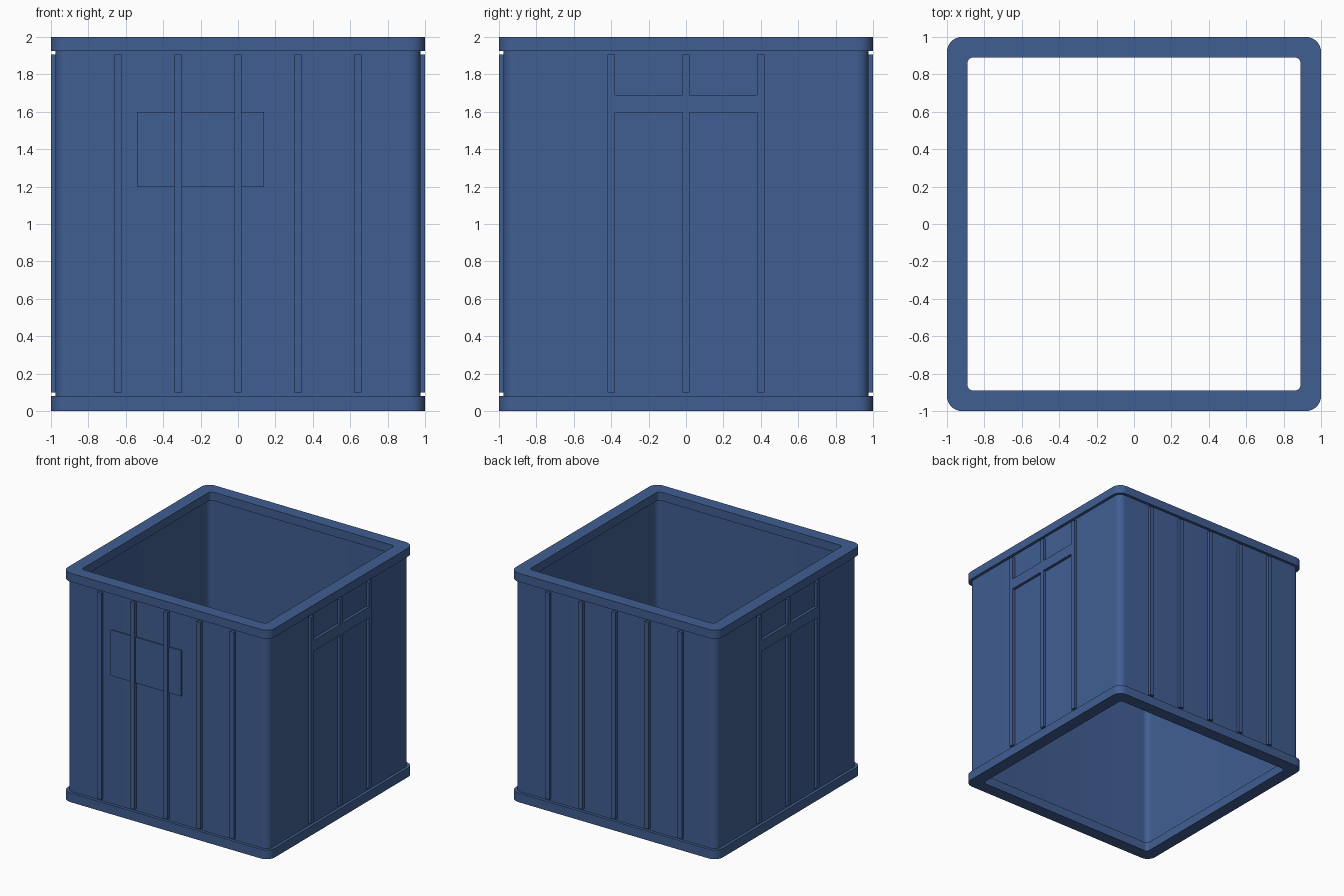
import bpy
import bmesh
import math

cube = bpy.data.objects.get("Cube")
if cube:
    bpy.data.objects.remove(cube, do_unlink=True)

blue = bpy.data.materials.new("container blue")
blue.use_nodes = True
COLOUR = (0.051, 0.112, 0.287, 1.0)
blue.diffuse_color = COLOUR
blue.node_tree.nodes["Principled BSDF"].inputs["Base Color"].default_value = COLOUR


def finish(name, bm):
    bmesh.ops.recalc_face_normals(bm, faces=bm.faces)
    mesh = bpy.data.meshes.new(name)
    bm.to_mesh(mesh)
    bm.free()
    mesh.materials.append(blue)
    obj = bpy.data.objects.new(name, mesh)
    bpy.context.collection.objects.link(obj)
    return obj


def rounded_square(half, radius, steps=8):
    """Outline of a square with rounded corners, counter-clockwise."""
    points = []
    c = half - radius
    for k, (sx, sy) in enumerate(((1, 1), (-1, 1), (-1, -1), (1, -1))):
        for i in range(steps + 1):
            a = math.pi / 2 * (k + i / steps)
            points.append((sx * c + radius * math.cos(a), sy * c + radius * math.sin(a)))
    return points


def square_ring(name, outer, outer_r, inner, inner_r, z0, z1):
    """Hollow square tube with rounded corners, open at both ends."""
    bm = bmesh.new()
    loops = []
    for half, r, z in ((outer, outer_r, z0), (outer, outer_r, z1),
                       (inner, inner_r, z1), (inner, inner_r, z0)):
        loops.append([bm.verts.new((x, y, z)) for x, y in rounded_square(half, r)])
    n = len(loops[0])
    for k in range(4):
        a, b = loops[k], loops[(k + 1) % 4]
        for i in range(n):
            j = (i + 1) % n
            bm.faces.new((a[i], a[j], b[j], b[i]))
    obj = finish(name, bm)
    bpy.ops.object.select_all(action='DESELECT')
    obj.select_set(True)
    bpy.context.view_layer.objects.active = obj
    bpy.ops.object.shade_smooth_by_angle(angle=math.radians(35))


def panel(name, side, u0, u1, z0, z1, depth=1.0, back=0.965):
    """Box lying on one wall; u runs along the wall, depth is its outer face."""
    bm = bmesh.new()
    bmesh.ops.create_cube(bm, size=1)
    for v in bm.verts:
        u = u1 if v.co.x > 0 else u0
        d = depth if v.co.y > 0 else back
        z = z1 if v.co.z > 0 else z0
        v.co = {"front": (u, -d, z), "back": (u, d, z),
                "left": (d, u, z), "right": (-d, u, z)}[side]
    finish(name, bm)


# Walls and the two rims
square_ring("walls", 0.975, 0.06, 0.93, 0.05, 0.04, 1.96)
square_ring("bottom_rim", 1.0, 0.08, 0.89, 0.03, 0.0, 0.08)
square_ring("top_rim", 1.0, 0.08, 0.89, 0.03, 1.925, 2.0)

# Vertical ribs
W = 0.02
for side in ("front", "back"):
    for i in range(5):
        u = -0.64 + 0.32 * i
        panel(f"{side}_rib_{i + 1}", side, u - W, u + W, 0.1, 1.905)
for side in ("left", "right"):
    for i in range(3):
        u = -0.4 + 0.4 * i
        panel(f"{side}_rib_{i + 1}", side, u - W, u + W, 0.1, 1.905)
    # Cross bar between the side ribs
    for i in range(2):
        u = -0.4 + 0.4 * i
        panel(f"{side}_cross_bar_{i + 1}", side, u + W, u + 0.4 - W, 1.595, 1.69)

# Flat plate on the front wall
panel("front_plate", "front", -0.54, 0.14, 1.2, 1.6, depth=0.985)
